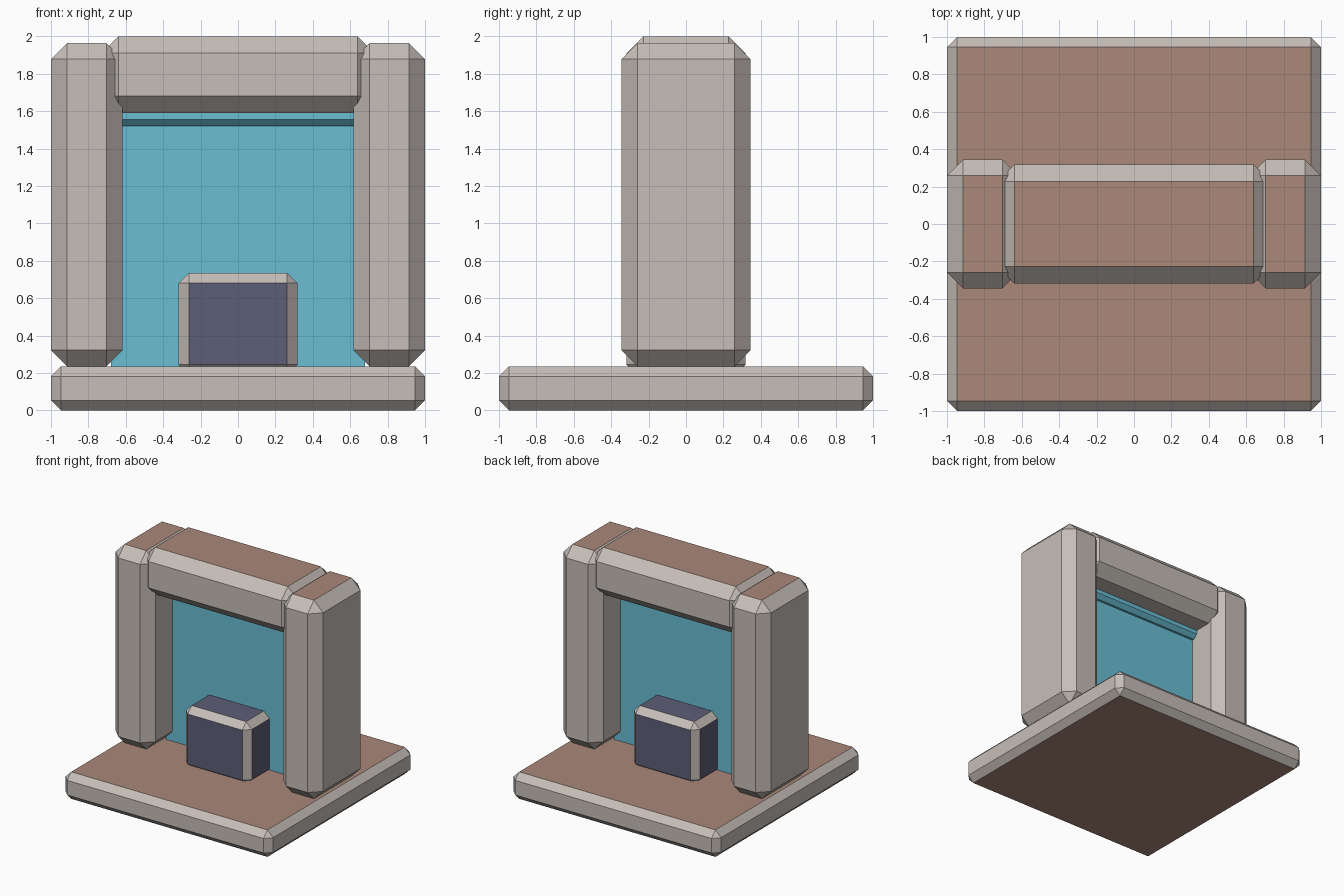
import bpy, bmesh
from mathutils import Vector

if "Cube" in bpy.data.objects:
    bpy.data.objects.remove(bpy.data.objects["Cube"])


def material(name, srgb):
    m = bpy.data.materials.new(name)
    lin = [((c / 255 + 0.055) / 1.055) ** 2.4 for c in srgb]
    m.diffuse_color = (*lin, 1)
    m.use_nodes = True
    m.node_tree.nodes["Principled BSDF"].inputs["Base Color"].default_value = m.diffuse_color
    return m


STONE = material("pale_stone", (198, 190, 184))
CLAY = material("brown_clay", (170, 137, 121))
CYAN = material("cyan_glass", (106, 190, 212))
NAVY = material("dark_navy", (92, 94, 120))


def block(name, lo, hi, bevel, mats, rule=lambda n: False):
    """Chamfered box; faces whose normal passes the rule get the second material."""
    lo, hi = Vector(lo), Vector(hi)
    bm = bmesh.new()
    bmesh.ops.create_cube(bm, size=1)
    for v in bm.verts:
        v.co = (lo + hi) / 2 + v.co * (hi - lo)
    if bevel:
        bmesh.ops.bevel(bm, geom=bm.edges[:], offset=bevel, segments=1,
                        affect='EDGES', offset_type='OFFSET', profile=0.5)
    bm.normal_update()
    for f in bm.faces:
        f.material_index = 1 if rule(f.normal) else 0
    me = bpy.data.meshes.new(name)
    bm.to_mesh(me)
    bm.free()
    for m in mats:
        me.materials.append(m)
    ob = bpy.data.objects.new(name, me)
    bpy.context.collection.objects.link(ob)
    return ob


def level(n):
    return abs(n.z) > 0.99


def upward(n):
    return n.z > 0.99


def flat_side(n):
    return max(abs(c) for c in n) > 0.99


# Base slab with clay top and bottom
block("base_slab", (-1, -1, 0), (1, 1, 0.235), 0.054, (STONE, CLAY), level)

# Pillars with clay tops
for side, x0, x1 in (("left", -1, -0.617), ("right", 0.617, 1)):
    block(side + "_pillar", (x0, -0.345, 0.235), (x1, 0.345, 1.965), 0.087,
          (STONE, CLAY), upward)

# Lintel across the top, its ends sunk into the pillars
block("lintel", (-0.73, -0.318, 1.59), (0.73, 0.318, 2.0), 0.09,
      (STONE, CLAY), upward)

# Glass curtain and the bar it hangs from
block("glass_panel", (-0.68, -0.02, 0.2), (0.68, 0.02, 1.6), 0, (CYAN,))
block("glass_bar", (-0.7, -0.075, 1.52), (0.7, 0.075, 1.67), 0.035, (CYAN,))

# Central box: navy faces, stone chamfers
block("center_box", (-0.317, -0.317, 0.19), (0.317, 0.317, 0.735), 0.054,
      (STONE, NAVY), flat_side)
